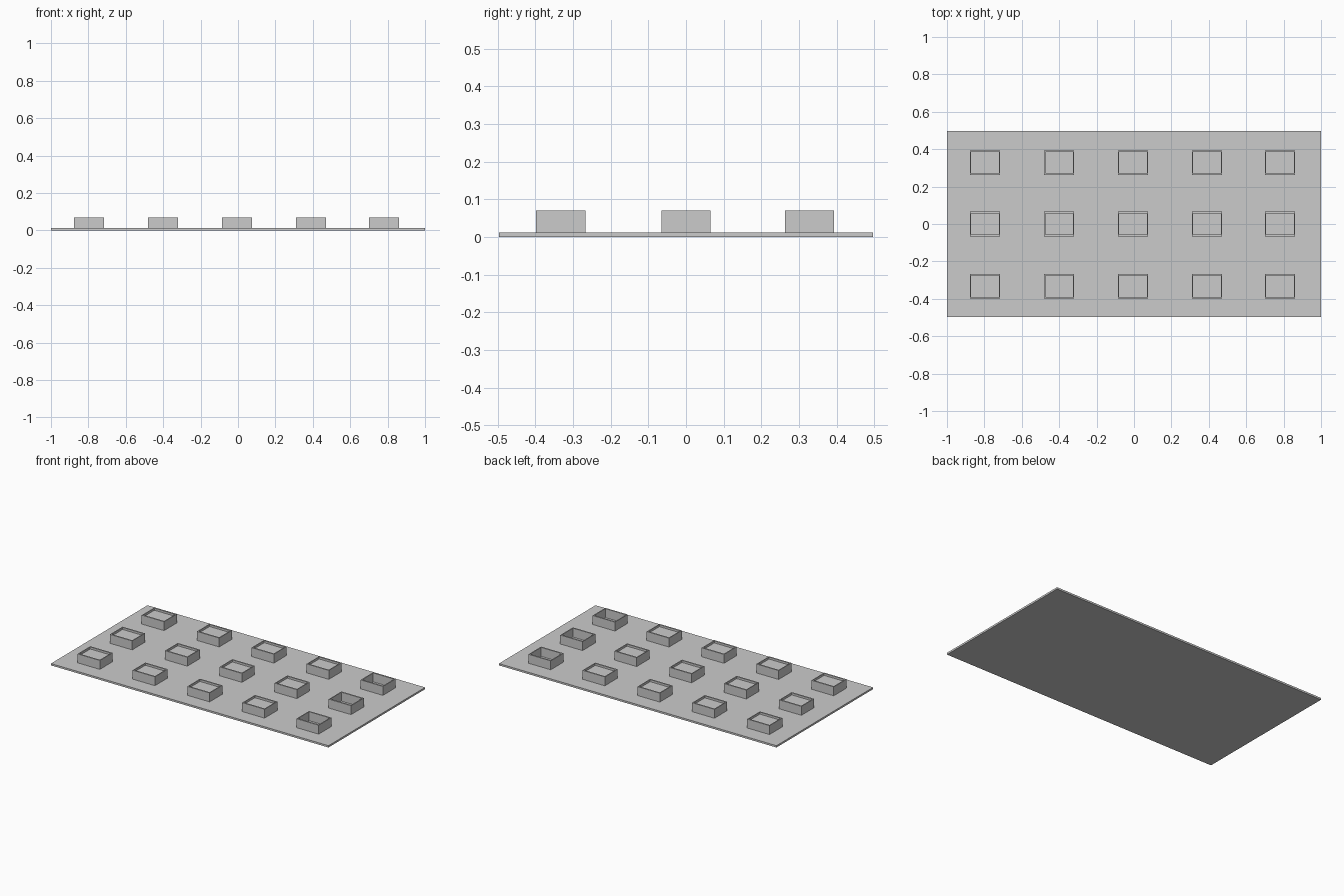
import bpy

if "Cube" in bpy.data.objects:
    bpy.data.objects.remove(bpy.data.objects["Cube"])

X_CENTERS = (-0.797, -0.40, -0.006, 0.39, 0.78)
Y_CENTERS = (-0.333, 0.0, 0.328)
W, D = 0.161, 0.131          # outer size of a tray
TX, TY = 0.006, 0.009        # wall thickness
PLATE_Z, RIM_Z, FILL_Z = 0.012, 0.07, 0.057


def make_mesh(name, verts, faces):
    mesh = bpy.data.meshes.new(name)
    mesh.from_pydata(verts, [], faces)
    obj = bpy.data.objects.new(name, mesh)
    bpy.context.collection.objects.link(obj)
    return obj


def rect(cx, cy, w, d, z):
    return [(cx + sx * w / 2, cy + sy * d / 2, z)
            for sx, sy in ((-1, -1), (1, -1), (1, 1), (-1, 1))]


def box(name, cx, cy, w, d, z0, z1):
    faces = [(3, 2, 1, 0), (4, 5, 6, 7)]
    faces += [(i, (i + 1) % 4, (i + 1) % 4 + 4, i + 4) for i in range(4)]
    return make_mesh(name, rect(cx, cy, w, d, z0) + rect(cx, cy, w, d, z1), faces)


def frame(name, cx, cy, z0, z1):
    # Rings: outer bottom, outer top, inner top, inner bottom
    wi, di = W - 2 * TX, D - 2 * TY
    verts = (rect(cx, cy, W, D, z0) + rect(cx, cy, W, D, z1)
             + rect(cx, cy, wi, di, z1) + rect(cx, cy, wi, di, z0))
    faces = []
    for r in range(4):
        a, b = r * 4, (r + 1) % 4 * 4
        for i in range(4):
            j = (i + 1) % 4
            faces.append((a + i, a + j, b + j, b + i))
    return make_mesh(name, verts, faces)


# Base plate
box("base_plate", 0, 0, 2.0, 0.994, 0, PLATE_Z)

# Grid of rimmed trays; the last column is left empty
for c, x in enumerate(X_CENTERS):
    for r, y in enumerate(Y_CENTERS):
        frame(f"tray_wall_{c}_{r}", x, y, 0, RIM_Z)
        if c < len(X_CENTERS) - 1:
            box(f"tray_fill_{c}_{r}", x, y, W - 2 * TX, D - 2 * TY, PLATE_Z, FILL_Z)
